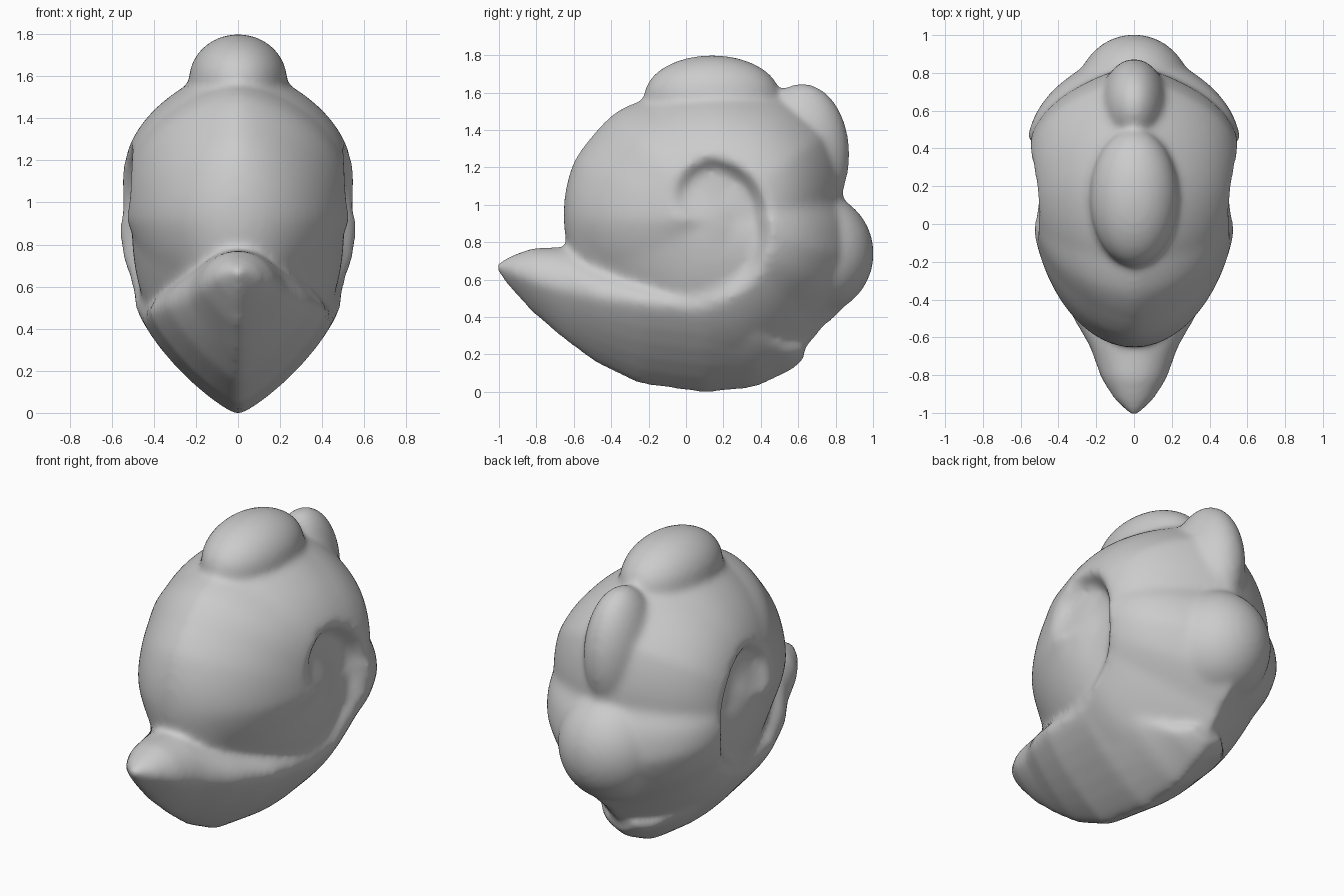
import bpy, bmesh, math
from math import sin, cos, pi, radians

if "Cube" in bpy.data.objects:
    bpy.data.objects.remove(bpy.data.objects["Cube"])


def lerp_keys(keys, v, ease=False):
    """Lookup in sorted (key, value) pairs, straight or eased between keys."""
    if v <= keys[0][0]:
        return keys[0][1]
    for (a, p), (b, q) in zip(keys, keys[1:]):
        if v <= b:
            f = (v - a) / (b - a)
            if ease:
                f = f * f * (3 - 2 * f)
            return p + (q - p) * f
    return keys[-1][1]


def loft(name, rings):
    """Closed skin through equal rings of points, capped at both ends."""
    bm = bmesh.new()
    rows = [[bm.verts.new(p) for p in r] for r in rings]
    n = len(rows[0])
    for a, b in zip(rows, rows[1:]):
        for i in range(n):
            j = (i + 1) % n
            bm.faces.new((a[i], a[j], b[j], b[i]))
    bm.faces.new(rows[0])
    bm.faces.new(rows[-1])
    bmesh.ops.recalc_face_normals(bm, faces=bm.faces)
    me = bpy.data.meshes.new(name)
    bm.to_mesh(me)
    bm.free()
    ob = bpy.data.objects.new(name, me)
    bpy.context.collection.objects.link(ob)
    return ob


def lump(name, y, z, radii):
    bpy.ops.mesh.primitive_uv_sphere_add(segments=32, ring_count=20, location=(0, y, z))
    ob = bpy.context.object
    ob.name = name
    ob.scale = radii
    bpy.ops.object.transform_apply(location=False, rotation=False, scale=True)
    return ob


# Coiled shell: side outline (y, z) around the coil centre
CY, CZ = 0.12, 0.92
outline = [(.84, 1.02), (.83, 1.2), (.77, 1.4), (.57, 1.56), (.38, 1.63), (.1, 1.66),
           (-.2, 1.57), (-.37, 1.5), (-.5, 1.37), (-.6, 1.23), (-.65, 1.03), (-.64, .8),
           (-.58, .6), (-.48, .38), (-.3, .17), (-.1, .05), (.1, .01), (.37, .04),
           (.55, .15), (.73, .34), (.87, .48), (.95, .7), (.91, .9)]
polar = sorted((math.degrees(math.atan2(z - CZ, y - CY)), math.hypot(y - CY, z - CZ))
               for y, z in outline)
polar = [(polar[-1][0] - 360, polar[-1][1])] + polar + [(polar[0][0] + 360, polar[0][1])]

# Roundness of the flank, and radius and depth of the spiral step, by angle
P = [(-180, 2.5), (-120, 2.6), (-60, 2.6), (0, 3.2), (90, 3.1), (180, 2.5)]
Q = [(-180, .5), (-120, .9), (-60, 1), (0, .88), (90, .85), (140, .65), (180, .5)]
STEP_R = [(-180, .76), (-162, .66), (-135, .52), (-90, .41), (-45, .34), (0, .28),
          (45, .29), (90, .30), (135, .22), (180, .12)]
STEP_D = [(-180, 0), (-150, .03), (-90, .05), (-45, .08), (0, .11), (60, .11),
          (120, .07), (180, 0)]


def half_width(deg, s, r):
    y = CY + r * cos(radians(deg))
    w = ((.54 + .12 * y)
         * max(0, 1 - s ** lerp_keys(P, deg, True)) ** lerp_keys(Q, deg, True))
    k = min(1, max(0, (lerp_keys(STEP_R, deg) + .05 - r) / .09))
    k = k * k * (3 - 2 * k)
    m = min(1, r / .15)
    return max(0, w - k * (.05 * (1 - m) + lerp_keys(STEP_D, deg) * m))


rings = []
N, M = 120, 60
for i in range(M + 1):
    t = .02 + (pi - .04) * i / M
    s = 1 if i == M // 2 else sin(t)
    side = 0 if i == M // 2 else (1 if t < pi / 2 else -1)
    ring = []
    for j in range(N):
        deg = -180 + 360 * j / N
        r = s * lerp_keys(polar, deg)
        a = radians(deg)
        ring.append((side * half_width(deg, s, r), CY + r * cos(a), CZ + r * sin(a)))
    rings.append(ring)
shell = loft("spiral_shell", rings)

# Keeled lip: (y, bottom, widest level, top, half width), V below and round above
sections = [(-1.01, .64, .67, .69, .02), (-.93, .54, .64, .73, .105), (-.82, .42, .6, .77, .175),
            (-.65, .275, .55, .775, .235), (-.48, .15, .51, .71, .335), (-.25, .04, .48, .64, .42),
            (.1, -.01, .45, .57, .46), (.37, .02, .33, .4, .34), (.56, .11, .22, .29, .18),
            (.63, .17, .23, .28, .1)]
columns = [[(s[0], s[k]) for s in sections] for k in range(1, 5)]
rings = []
for i in range(42):
    y = -1.01 + 1.64 * i / 41
    zb, zm, zt, w = [lerp_keys(c, y) for c in columns]
    ring = []
    for j in range(32):
        a = 2 * pi * (j + .5) / 32
        c, s = cos(a), sin(a)
        e = 1 if s >= 0 else 1.6
        h = zt - zm if s >= 0 else zm - zb
        ring.append((w * math.copysign(abs(c) ** e, c), y,
                     zm + h * math.copysign(abs(s) ** e, s)))
    rings.append(ring)
lip = loft("keeled_lip", rings)

# Lumps along the crest and back
lumps = [lump("top_lump", .14, 1.58, (.235, .365, .22)),
         lump("upper_back_lump", .62, 1.27, (.18, .255, .38)),
         lump("lower_back_lump", .68, .74, (.31, .325, .33))]

# Fuse everything into one softly blended skin
bpy.ops.object.select_all(action='DESELECT')
for ob in [shell, lip] + lumps:
    ob.select_set(True)
bpy.context.view_layer.objects.active = shell
bpy.ops.object.join()
rem = shell.modifiers.new("fuse", 'REMESH')
rem.mode = 'VOXEL'
rem.voxel_size = .018
rem.use_smooth_shade = True
soft = shell.modifiers.new("soften", 'SMOOTH')
soft.factor = .5
soft.iterations = 16
for p in shell.data.polygons:
    p.use_smooth = True
